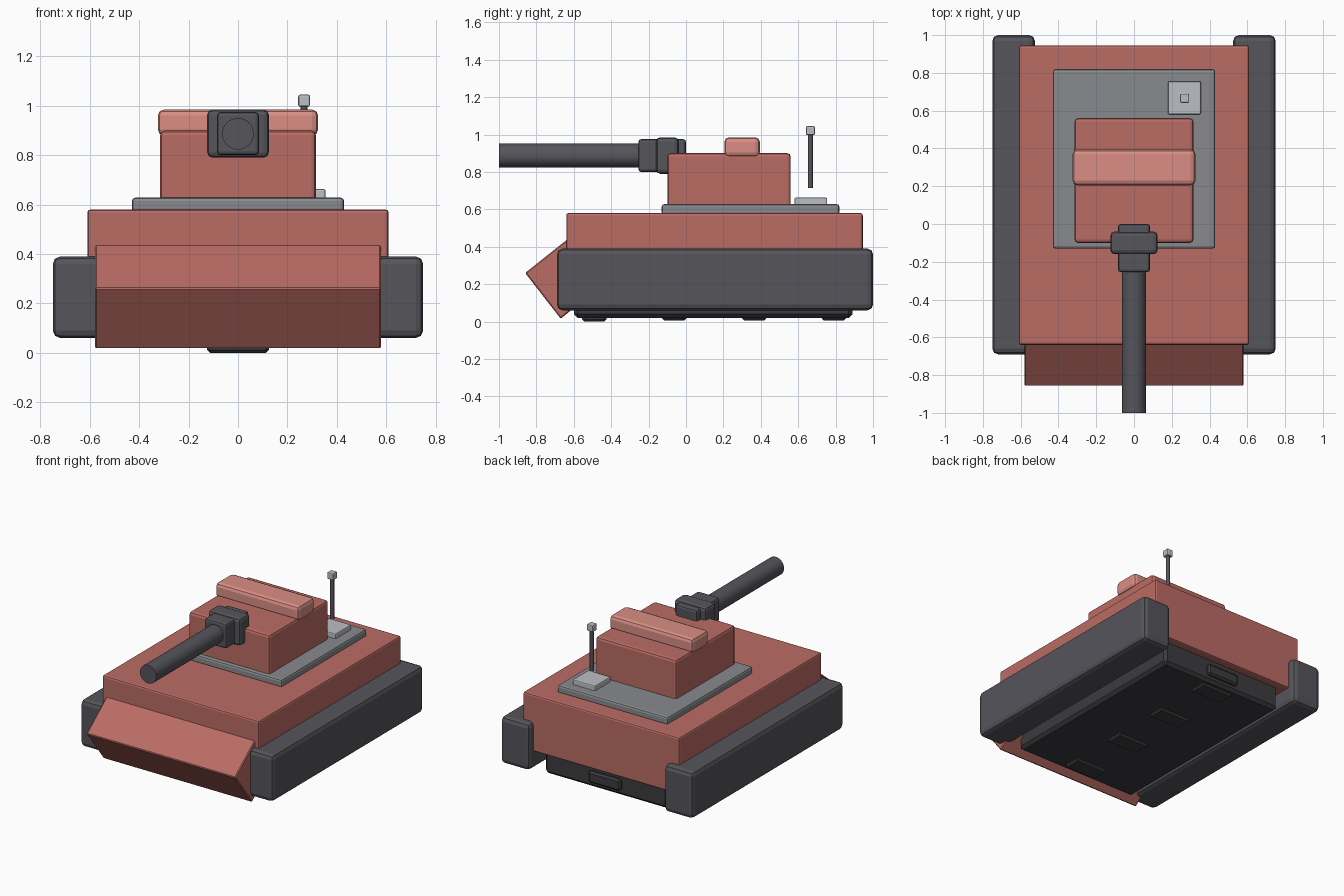
import bpy, bmesh, math
from mathutils import Vector

if "Cube" in bpy.data.objects:
    bpy.data.objects.remove(bpy.data.objects["Cube"])


def material(name, r, g, b):
    m = bpy.data.materials.new(name)
    m.diffuse_color = (r, g, b, 1)
    m.use_nodes = True
    m.node_tree.nodes["Principled BSDF"].inputs["Base Color"].default_value = m.diffuse_color
    return m


RED = material("red_paint", 0.50, 0.15, 0.13)
LIGHT_RED = material("light_red_paint", 0.70, 0.27, 0.23)
DARK = material("dark_metal", 0.09, 0.09, 0.105)
BLACK = material("underside", 0.045, 0.045, 0.05)
GREY = material("deck_grey", 0.25, 0.255, 0.27)
PALE = material("pale_metal", 0.50, 0.52, 0.55)


def finish(name, bm, mat, bevel=0.0, segments=2):
    if bevel:
        bmesh.ops.bevel(bm, geom=bm.edges[:], offset=bevel, segments=segments,
                        profile=0.5, affect='EDGES', clamp_overlap=True)
    bmesh.ops.recalc_face_normals(bm, faces=bm.faces[:])
    me = bpy.data.meshes.new(name)
    bm.to_mesh(me)
    bm.free()
    ob = bpy.data.objects.new(name, me)
    bpy.context.collection.objects.link(ob)
    me.materials.append(mat)
    return ob


def box(name, x, y, z, mat, bevel=0.0, segments=2):
    """Bevelled box from (min, max) ranges."""
    bm = bmesh.new()
    bmesh.ops.create_cube(bm, size=1)
    for v in bm.verts:
        v.co = Vector([(a + b) / 2 + c * (b - a)
                       for (a, b), c in zip((x, y, z), v.co)])
    return finish(name, bm, mat, bevel, segments)


def rod(name, centre, radius, length, mat, sides, rot_x=0.0):
    bm = bmesh.new()
    bmesh.ops.create_cone(bm, cap_ends=True, segments=sides, radius1=radius,
                          radius2=radius, depth=length)
    ob = finish(name, bm, mat)
    ob.location = centre
    ob.rotation_euler.x = rot_x
    for p in ob.data.polygons:
        p.use_smooth = len(p.vertices) == 4
    return ob


# Tracks
for side, label in ((-1, "left"), (1, "right")):
    xs = sorted((side * 0.525, side * 0.75))
    box(label + "_track", xs, (-0.69, 1.0), (0.06, 0.39), DARK, 0.03)

# Hull and belly
box("hull", (-0.61, 0.61), (-0.64, 0.945), (0.18, 0.58), RED, 0.012)
box("belly", (-0.48, 0.48), (-0.60, 0.89), (0.02, 0.20), BLACK, 0.02, 1)

# Nose: a tilted block set into the front of the hull
profile = [(-0.86, 0.26), (-0.626, 0.446), (-0.436, 0.206), (-0.67, 0.015)]
bm = bmesh.new()
face = bm.faces.new([bm.verts.new((-0.58, y, z)) for y, z in profile])
ext = bmesh.ops.extrude_face_region(bm, geom=[face])
bmesh.ops.translate(bm, vec=(1.16, 0, 0),
                    verts=[g for g in ext["geom"] if isinstance(g, bmesh.types.BMVert)])
if face.is_valid and len(bm.faces) == 5:
    bm.faces.new([v for v in face.verts])
finish("nose", bm, RED, 0.006, 1)

# Belly ribs and rear block
for i in range(4):
    y = -0.49 + i * 0.427
    box(f"belly_rib_{i + 1}", (-0.125, 0.125), (y - 0.065, y + 0.065),
        (0.005 if i else 0.0, 0.06), BLACK, 0.012, 1)
box("rear_block", (-0.125, 0.125), (0.80, 0.915), (0.06, 0.14), BLACK, 0.012, 1)

# Turret
box("turret_plate", (-0.43, 0.43), (-0.13, 0.82), (0.57, 0.628), GREY, 0.014)
box("turret", (-0.315, 0.315), (-0.10, 0.56), (0.61, 0.90), RED, 0.018)
box("turret_bar", (-0.325, 0.325), (0.205, 0.395), (0.88, 0.985), LIGHT_RED, 0.025)

# Gun
box("gun_mantlet", (-0.085, 0.085), (-0.255, 0.0), (0.80, 0.975), DARK, 0.015)
box("gun_collar", (-0.125, 0.125), (-0.16, -0.04), (0.79, 0.985), DARK, 0.022)
rod("gun_barrel", (0, -0.6, 0.887), 0.064, 0.8, DARK, 32, math.pi / 2)

# Antenna
box("antenna_pad", (0.18, 0.355), (0.58, 0.755), (0.615, 0.663), PALE, 0.008)
rod("antenna_rod", (0.268, 0.665, 0.865), 0.014, 0.3, DARK, 12)
box("antenna_tip", (0.244, 0.292), (0.641, 0.689), (0.997, 1.045), PALE, 0.007)
